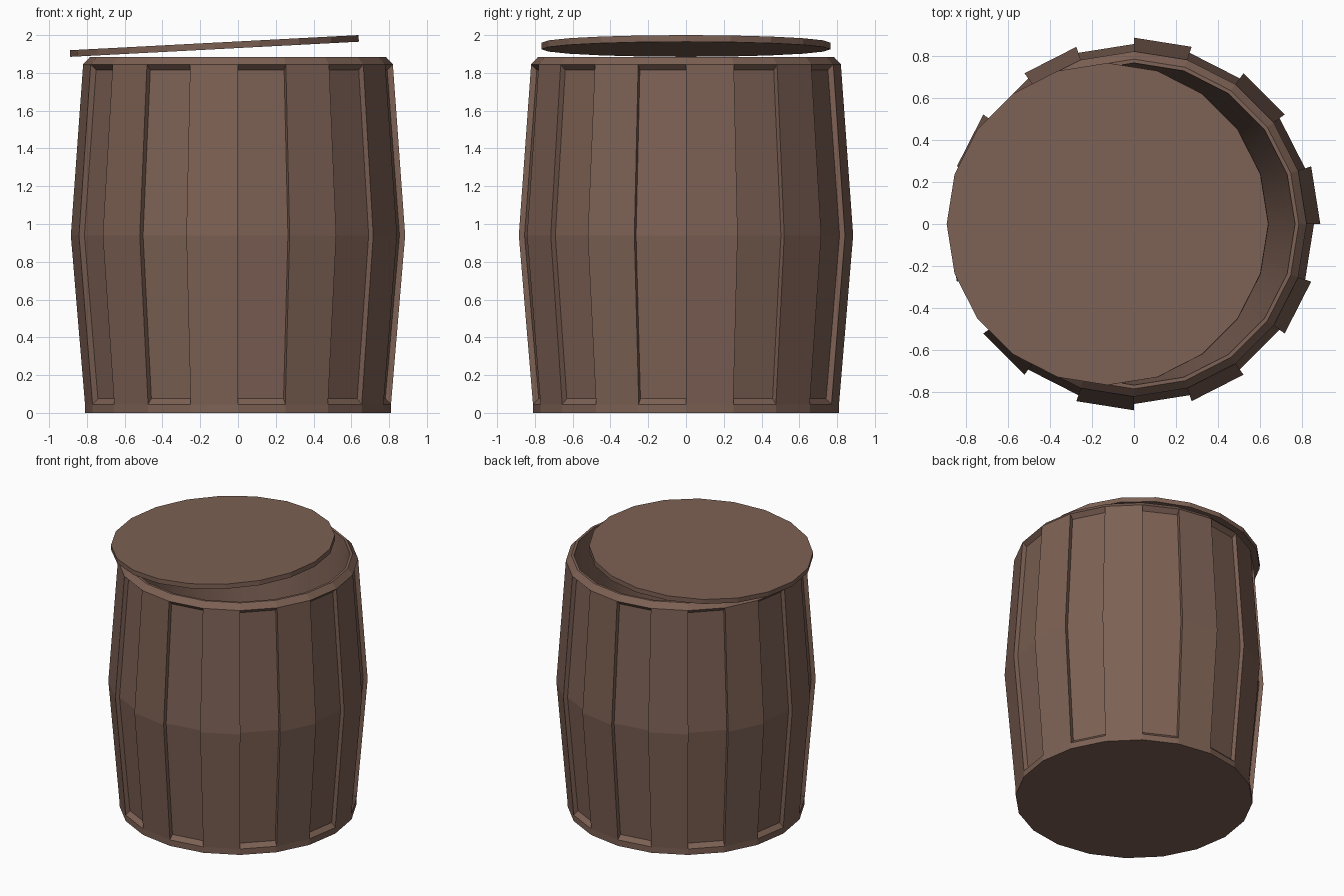
import bpy, bmesh, math
from mathutils import Matrix

if "Cube" in bpy.data.objects:
    bpy.data.objects.remove(bpy.data.objects["Cube"])

SIDES = 20
STEP = 2 * math.pi / SIDES

wood = bpy.data.materials.new("brown wood")
wood.diffuse_color = (0.205, 0.119, 0.089, 1)
wood.use_nodes = True
wood.node_tree.nodes["Principled BSDF"].inputs["Base Color"].default_value = wood.diffuse_color


def finish(bm, name):
    bmesh.ops.recalc_face_normals(bm, faces=bm.faces)
    mesh = bpy.data.meshes.new(name)
    bm.to_mesh(mesh)
    bm.free()
    mesh.materials.append(wood)
    obj = bpy.data.objects.new(name, mesh)
    bpy.context.collection.objects.link(obj)
    return obj


def point(bm, r, z, i):
    return bm.verts.new((r * math.cos(i * STEP), r * math.sin(i * STEP), z))


# Barrel profile (radius, height): outside, chamfered rim, then down the inside
profile = [(0.81, 0), (0.81, 0.045), (0.885, 0.94), (0.82, 1.845),
           (0.783, 1.885), (0.765, 1.885), (0.60, 0.10)]
# Sunken stave profile, with sloped ledges at both ends
sunken = [(0.78, 0.075), (0.855, 0.94), (0.79, 1.815)]

bm = bmesh.new()
rings = [[point(bm, r, z, i) for i in range(SIDES)] for r, z in profile]
bm.faces.new(rings[0])       # underside
bm.faces.new(rings[-1])      # inside floor
for i in range(SIDES):
    j = (i + 1) % SIDES
    for k in range(len(rings) - 1):
        if i % 2 and k in (1, 2):
            continue         # left open for the sunken stave
        a, b = rings[k], rings[k + 1]
        face = bm.faces.new((a[i], a[j], b[j], b[i]))
        if k == 5:           # smooth inside wall
            face.smooth = True
            for e in face.edges:
                if e.verts[0].co.z == e.verts[1].co.z:
                    e.smooth = False
    if i % 2:
        left = [point(bm, r, z, i) for r, z in sunken]
        right = [point(bm, r, z, j) for r, z in sunken]
        for k in range(2):
            # stave face and its two side walls
            bm.faces.new((left[k], right[k], right[k + 1], left[k + 1]))
            for s, col in ((i, left), (j, right)):
                bm.faces.new((rings[k + 1][s], rings[k + 2][s], col[k + 1], col[k]))
        # bottom and top ledges
        bm.faces.new((rings[1][i], rings[1][j], right[0], left[0]))
        bm.faces.new((rings[3][i], rings[3][j], right[2], left[2]))
finish(bm, "barrel_body")

# Loose lid, tilted and slid to the left
bm = bmesh.new()
discs = [[point(bm, 0.765, z, i) for i in range(SIDES)] for z in (-0.0175, 0.0175)]
for d in discs:
    bm.faces.new(d)
for i in range(SIDES):
    j = (i + 1) % SIDES
    bm.faces.new((discs[0][i], discs[0][j], discs[1][j], discs[1][i]))
lid = finish(bm, "lid")
lid.matrix_world = (Matrix.Translation((-0.125, 0, 1.9425))
                    @ Matrix.Rotation(math.radians(-3), 4, 'Y'))
